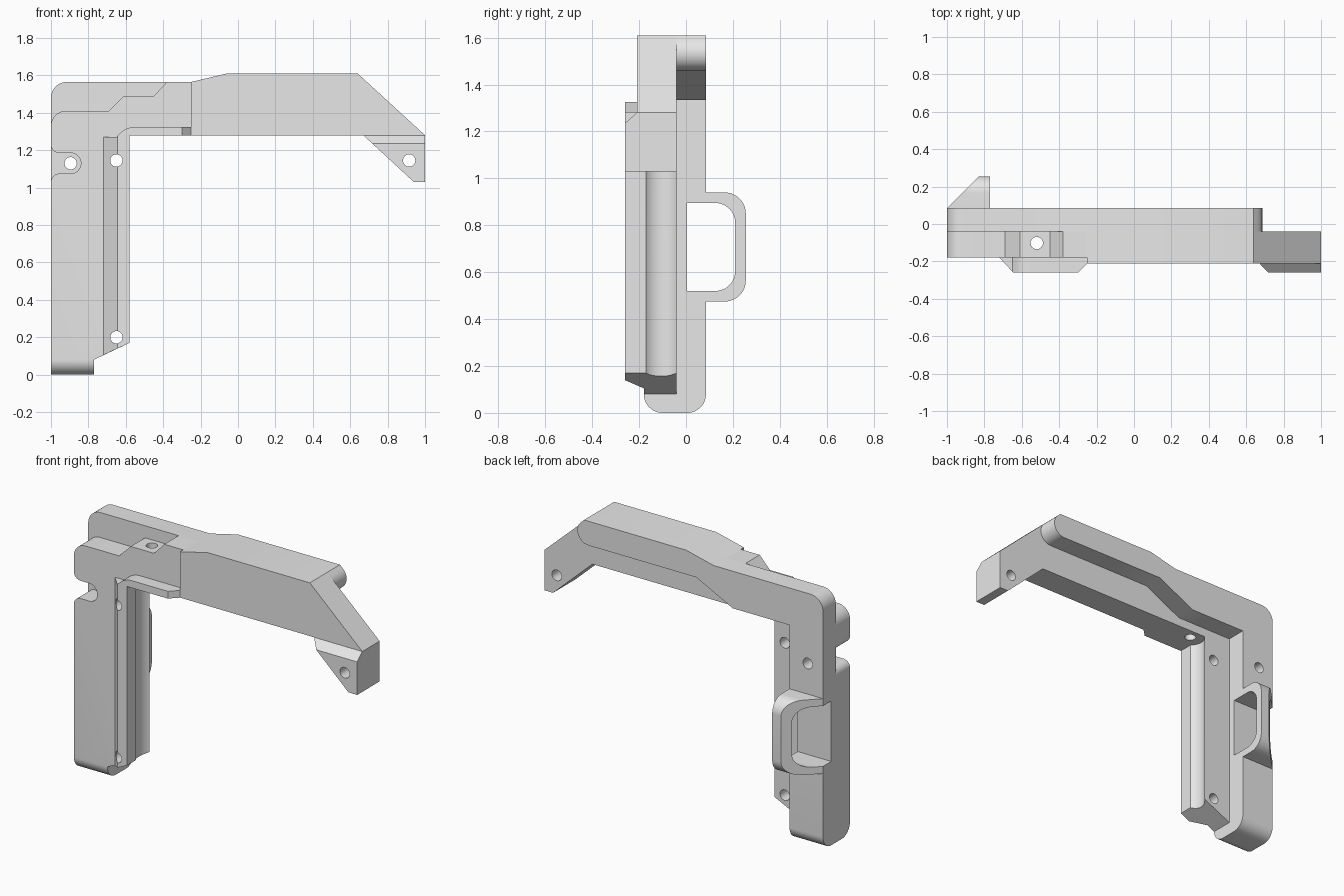
import bpy, bmesh, math
from mathutils import Vector

cube = bpy.data.objects.get("Cube")
if cube:
    bpy.data.objects.remove(cube, do_unlink=True)

grey = bpy.data.materials.new("light_grey")
grey.use_nodes = True
COLOUR = (0.8, 0.8, 0.8, 1)
grey.diffuse_color = COLOUR
grey.node_tree.nodes["Principled BSDF"].inputs["Base Color"].default_value = COLOUR


def outline(points, steps=12):
    """Turn (a, b) or (a, b, fillet radius) corners into a 2D outline."""
    out = []
    n = len(points)
    for i, corner in enumerate(points):
        p = Vector(corner[:2])
        if len(corner) == 2:
            out.append(p)
            continue
        r = corner[2]
        u = (Vector(points[i - 1][:2]) - p).normalized()
        v = (Vector(points[(i + 1) % n][:2]) - p).normalized()
        half = u.angle(v) / 2
        centre = p + (u + v).normalized() * r / math.sin(half)
        start = p + u * r / math.tan(half) - centre
        end = p + v * r / math.tan(half) - centre
        a = math.atan2(start.y, start.x)
        turn = math.atan2(end.y, end.x) - a
        turn = (turn + math.pi) % math.tau - math.pi
        for k in range(steps + 1):
            t = a + turn * k / steps
            out.append(centre + r * Vector((math.cos(t), math.sin(t))))
    return [p for i, p in enumerate(out) if (p - out[i - 1]).length > 1e-5]


def prism(name, points, axis, lo, hi):
    """Extrude an outline along an axis; the outline uses the other two axes."""
    place = {"X": lambda p, d: (d, p[0], p[1]),
             "Y": lambda p, d: (p[0], d, p[1]),
             "Z": lambda p, d: (p[0], p[1], d)}[axis]
    bm = bmesh.new()
    face = bm.faces.new([bm.verts.new(place(p, lo)) for p in outline(points)])
    new = bmesh.ops.extrude_face_region(bm, geom=[face])["geom"]
    shift = Vector(place((0, 0), hi - lo))
    bmesh.ops.translate(bm, vec=shift, verts=[g for g in new if isinstance(g, bmesh.types.BMVert)])
    bmesh.ops.recalc_face_normals(bm, faces=bm.faces)
    mesh = bpy.data.meshes.new(name)
    bm.to_mesh(mesh)
    bm.free()
    mesh.materials.append(grey)
    obj = bpy.data.objects.new(name, mesh)
    bpy.context.scene.collection.objects.link(obj)
    return obj


def drill(a, b, axis, lo, hi, r=0.033):
    ring = [(a + r * math.cos(k * math.tau / 32), b + r * math.sin(k * math.tau / 32))
            for k in range(32)]
    return prism("cutter", ring, axis, lo, hi)


def finish(obj, cutters=()):
    """Cut, bake the result, drop the cutters and shade."""
    for c in cutters:
        c.hide_render = True
        m = obj.modifiers.new("cut", "BOOLEAN")
        m.operation, m.solver, m.object = "DIFFERENCE", "EXACT", c
    bpy.context.view_layer.update()
    deps = bpy.context.evaluated_depsgraph_get()
    mesh = bpy.data.meshes.new_from_object(obj.evaluated_get(deps))
    obj.modifiers.clear()
    obj.data = mesh
    for c in cutters:
        bpy.data.objects.remove(c, do_unlink=True)
    mesh.shade_smooth()
    mesh.set_sharp_from_angle(angle=math.radians(30))


def bottom_round(flip):
    """Cutter that rounds a lower column edge, back or front."""
    pts = [(0.085, 0.08), (0.085, 0, 0.08), (0.005, 0), (0.005, -0.1), (0.2, -0.1), (0.2, 0.08)]
    if flip:
        pts = [(-0.095 - p[0],) + p[1:] for p in pts]
    return prism("cutter", pts, "X", -1.1, -0.7)


def grip_opening():
    return prism("cutter", [(0.005, 0.52), (0.21, 0.52, 0.085), (0.21, 0.895, 0.085),
                            (0.005, 0.895)], "X", -1.1, -0.7)


# Back layer: column and upper rail with a rounded end
rail = prism("back_rail", [
    (-1, 0), (-0.77, 0), (-0.77, 1.335), (-0.38, 1.335), (-0.13, 1.46),
    (0.804, 1.46, 0.075), (0.64, 1.61), (-0.06, 1.61), (-0.25, 1.565),
    (-1, 1.565, 0.085)], "Y", -0.04, 0.085)
finish(rail, [bottom_round(False), grip_opening(), drill(-0.895, 1.13, "Y", -0.1, 0.2)])

# Front layer: column with side notch, stepped shoulder and a round groove
plate = prism("front_plate", [
    (-1, 0), (-0.77, 0), (-0.77, 0.08), (-0.58, 0.17), (-0.58, 1.28), (-0.25, 1.28),
    (-0.25, 1.565), (-0.38, 1.565), (-0.45, 1.49), (-0.61, 1.49), (-0.69, 1.41),
    (-1, 1.41, 0.08), (-1, 1.185, 0.045), (-0.84, 1.185, 0.054),
    (-0.84, 1.075, 0.054), (-1, 1.075, 0.045)], "Y", -0.18, -0.04)
finish(plate, [bottom_round(True),
               drill(-0.52, -0.106, "Z", 0, 1.28, 0.089),
               drill(-0.52, -0.102, "Z", 1.2, 1.7),
               drill(-0.65, 1.145, "Y", -0.4, 0.1),
               drill(-0.65, 0.2, "Y", -0.4, 0.1)])

# Raised front strip running down the column and out under the arm
strip = prism("front_strip", [
    (-0.73, 0.1), (-0.58, 0.17), (-0.58, 1.28), (-0.25, 1.28), (-0.25, 1.325),
    (-0.6, 1.325, 0.12), (-0.65, 1.27), (-0.73, 1.27)], "Y", -0.26, -0.18)
left_bevel = prism("cutter", [(-0.757, -0.14), (-0.608, -0.3), (-0.757, -0.3)], "Z", 0, 1.5)
right_bevel = prism("cutter", [(-0.2, -0.16), (-0.34, -0.3), (-0.2, -0.3)], "Z", 1.2, 1.5)
finish(strip, [left_bevel, right_bevel,
               drill(-0.65, 1.145, "Y", -0.4, 0.1),
               drill(-0.65, 0.2, "Y", -0.4, 0.1)])

# Arm with a sloping end
finish(prism("arm", [(-0.25, 1.28), (1, 1.28), (0.64, 1.61), (-0.06, 1.61),
                     (-0.25, 1.565)], "Y", -0.21, -0.04))

# Mounting foot below the arm tip
foot = prism("mounting_foot", [(0.67, 1.28), (1, 1.28), (1, 1.03), (0.94, 1.03)],
             "Y", -0.26, -0.04)
foot_bevel = prism("cutter", [(-0.31, 1.19), (-0.16, 1.325), (-0.31, 1.325)], "X", 0.5, 1.2)
finish(foot, [foot_bevel, drill(0.915, 1.145, "Y", -0.4, 0.1)])

# Grip loop on the back of the column, bevelled on its outer side
grip = prism("grip_loop", [(0.085, 0.475), (0.255, 0.475, 0.09), (0.255, 0.94, 0.09),
                           (0.085, 0.94)], "X", -1, -0.77)
grip_bevel = prism("cutter", [(-1.05, 0.035), (-0.7, 0.385), (-1.05, 0.385)], "Z", 0.3, 1.1)
finish(grip, [grip_opening(), grip_bevel])
